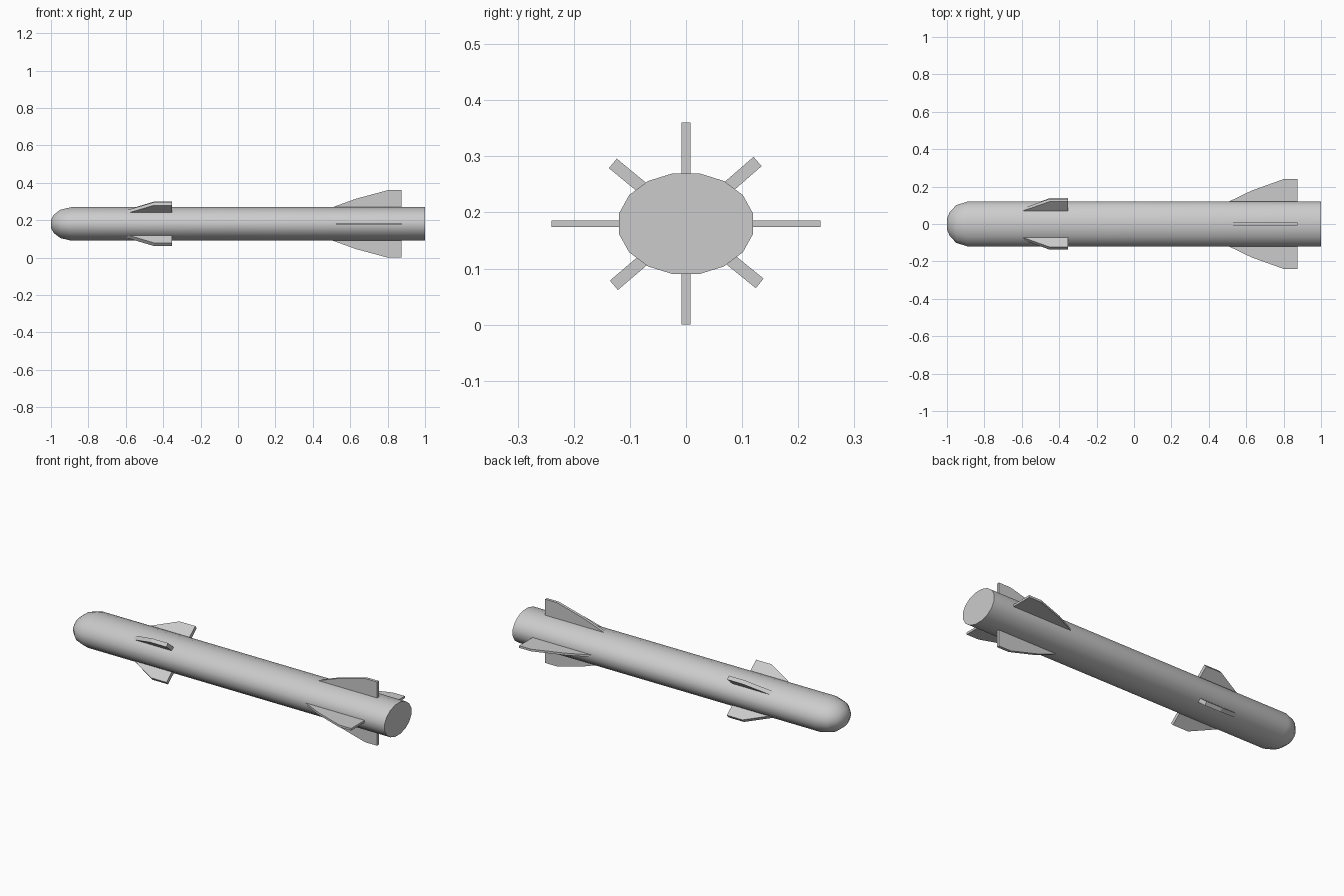
import bpy, bmesh, math
from mathutils import Matrix

if "Cube" in bpy.data.objects:
    bpy.data.objects.remove(bpy.data.objects["Cube"])

CZ = 0.18          # height of the body axis
FLAT = 0.75        # body height relative to its width


def make_object(name, bm, smooth=False):
    bmesh.ops.recalc_face_normals(bm, faces=bm.faces)
    mesh = bpy.data.meshes.new(name)
    bm.to_mesh(mesh)
    bm.free()
    ob = bpy.data.objects.new(name, mesh)
    bpy.context.collection.objects.link(ob)
    if smooth:
        bpy.ops.object.select_all(action='DESELECT')
        ob.select_set(True)
        bpy.context.view_layer.objects.active = ob
        bpy.ops.object.shade_smooth_by_angle(angle=math.radians(40))
    return ob


def lathe(name, rings, sides=16):
    """Oval body along x from (x, radius) rings, capped at both ends."""
    bm = bmesh.new()
    loops = []
    for x, r in rings:
        loops.append([bm.verts.new((x, r * math.cos(a), CZ + FLAT * r * math.sin(a)))
                      for a in (2 * math.pi * (i + 0.5) / sides for i in range(sides))])
    for a, b in zip(loops, loops[1:]):
        for i in range(sides):
            j = (i + 1) % sides
            bm.faces.new((a[i], a[j], b[j], b[i]))
    bm.faces.new(loops[0])
    bm.faces.new(loops[-1])
    return make_object(name, bm, smooth=True)


def fin(name, profile, thick, angle, squash=1.0):
    """Flat plate from an (x, radius) profile, turned about the body axis."""
    bm = bmesh.new()
    face = bm.faces.new([bm.verts.new((x, r, -thick / 2)) for x, r in profile])
    new = bmesh.ops.extrude_face_region(bm, geom=[face])['geom']
    bmesh.ops.translate(bm, vec=(0, 0, thick),
                        verts=[v for v in new if isinstance(v, bmesh.types.BMVert)])
    m = (Matrix.Translation((0, 0, CZ)) @ Matrix.Diagonal((1, 1, squash, 1))
         @ Matrix.Rotation(math.radians(angle), 4, 'X'))
    bm.transform(m)
    return make_object(name, bm)


# Body tube with rounded nose
lathe("body", [(-1.0, 0.03), (-0.985, 0.066), (-0.95, 0.103), (-0.89, 0.122), (1.0, 0.122)])

# Four large tail fins
tail = [(0.46, 0.10), (0.51, 0.121), (0.63, 0.179), (0.80, 0.24), (0.875, 0.24), (0.875, 0.10)]
for i in range(4):
    fin(f"tail_fin_{i + 1}", tail, 0.016, 90 * i, FLAT)

# Four small diagonal front fins
front = [(-0.61, 0.095), (-0.45, 0.169), (-0.352, 0.169), (-0.352, 0.09)]
for i, a in enumerate((41, 140.5, 220.5, 321)):
    fin(f"front_fin_{i + 1}", front, 0.022, a)
